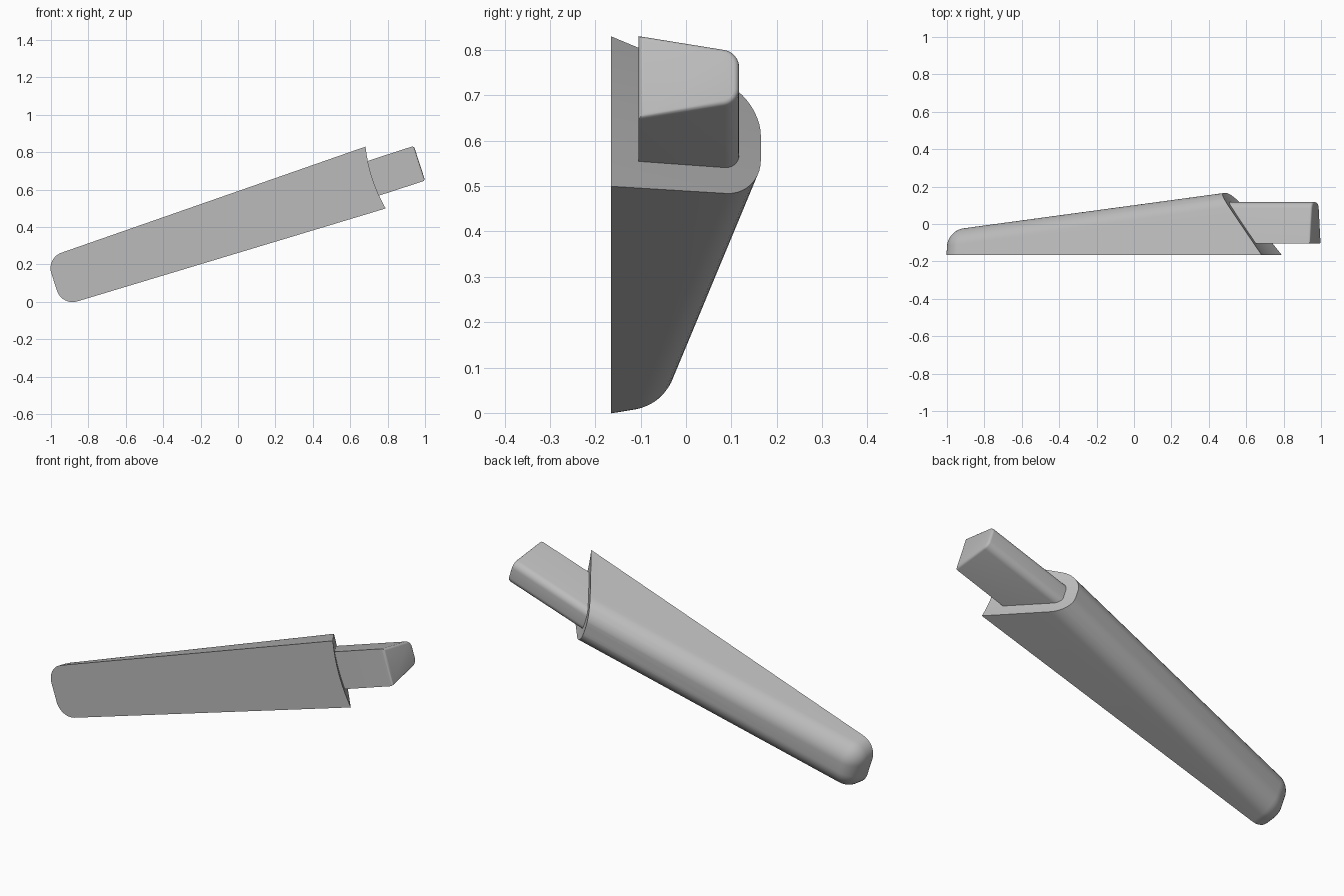
import bpy, bmesh, math
from mathutils import Matrix

cube = bpy.data.objects.get("Cube")
if cube:
    bpy.data.objects.remove(cube, do_unlink=True)

# Parts are built lying along x, then tilted up about y
TILT = Matrix.Rotation(math.radians(-18), 4, 'Y') @ Matrix.Translation((0, 0, 0.405))
FRONT = -0.165
DRAFT = 0.17

grey = bpy.data.materials.new("grey")
grey.use_nodes = True
colour = (0.5, 0.5, 0.5, 1)
grey.diffuse_color = colour
grey.node_tree.nodes["Principled BSDF"].inputs["Base Color"].default_value = colour


def finish(bm, name):
    bmesh.ops.recalc_face_normals(bm, faces=bm.faces)
    bm.transform(TILT)
    mesh = bpy.data.meshes.new(name)
    bm.to_mesh(mesh)
    bm.free()
    mesh.materials.append(grey)
    obj = bpy.data.objects.new(name, mesh)
    bpy.context.collection.objects.link(obj)
    return obj


def drafted_bar(stations, front):
    """Bar with a (x, front half height, back y) section at each end, narrowing to the back."""
    bm = bmesh.new()
    rings = []
    for x, half, back in stations:
        slim = half - DRAFT * (back - front)
        section = ((front, -half), (back, -slim), (back, slim), (front, half))
        rings.append([bm.verts.new((x, y, z)) for y, z in section])
    a, b = rings
    bm.faces.new(a)
    bm.faces.new(b[::-1])
    for i in range(4):
        j = (i + 1) % 4
        bm.faces.new((a[i], b[i], b[j], a[j]))
    bmesh.ops.recalc_face_normals(bm, faces=bm.faces)
    return bm


def round_edges(bm, rule, offset, segments):
    edges = [e for e in bm.edges if rule(*[v.co for v in e.verts])]
    bmesh.ops.bevel(bm, geom=edges, offset=offset, segments=segments,
                    profile=0.5, affect='EDGES', clamp_overlap=True)


def smooth(obj):
    bpy.ops.object.select_all(action='DESELECT')
    obj.select_set(True)
    bpy.context.view_layer.objects.active = obj
    bpy.ops.object.shade_smooth_by_angle(angle=math.radians(30))


# Tapered sleeve: flat front, rounded back and rounded closed end
bm = drafted_bar([(-0.902, 0.135, -0.034), (1.1, 0.178, 0.224)], FRONT)
round_edges(bm, lambda p, q: min(p.x, q.x) < 0 and max(p.y, q.y) > FRONT + 0.01
            and not (p.y < FRONT + 0.01 and q.y < FRONT + 0.01), 0.085, 10)
sleeve = finish(bm, "sleeve")

# Oblique, slightly hollow cut across the open end
bm = bmesh.new()
N = 40
profile = [(0.6 * z * z, z) for z in (-0.4 + 0.8 * i / N for i in range(N + 1))]
profile += [(2, 0.4), (2, -0.4)]
layers = []
for y in (-0.4, 0.5):
    shift = 0.887 - 0.74 * (y - FRONT)
    layers.append([bm.verts.new((shift + x, y, z)) for x, z in profile])
a, b = layers
bm.faces.new(a)
bm.faces.new(b[::-1])
for i in range(len(a)):
    j = (i + 1) % len(a)
    bm.faces.new((a[i], b[i], b[j], a[j]))
cutter = finish(bm, "end_cutter")
cutter.hide_render = True

cut = sleeve.modifiers.new("oblique_cut", 'BOOLEAN')
cut.operation = 'DIFFERENCE'
cut.solver = 'EXACT'
cut.object = cutter
bpy.context.view_layer.objects.active = sleeve
bpy.ops.object.modifier_apply(modifier=cut.name)
bpy.data.objects.remove(cutter, do_unlink=True)
smooth(sleeve)

# Tongue sticking out of the open end
TIP = 1.152
bm = drafted_bar([(0.5, 0.0975, 0.117), (TIP, 0.0975, 0.117)], -0.105)
round_edges(bm, lambda p, q: abs(p.x - q.x) > 0.1 and p.y > 0, 0.032, 6)
round_edges(bm, lambda p, q: min(p.x, q.x) > TIP - 0.001, 0.012, 4)
tongue = finish(bm, "tongue")
smooth(tongue)
